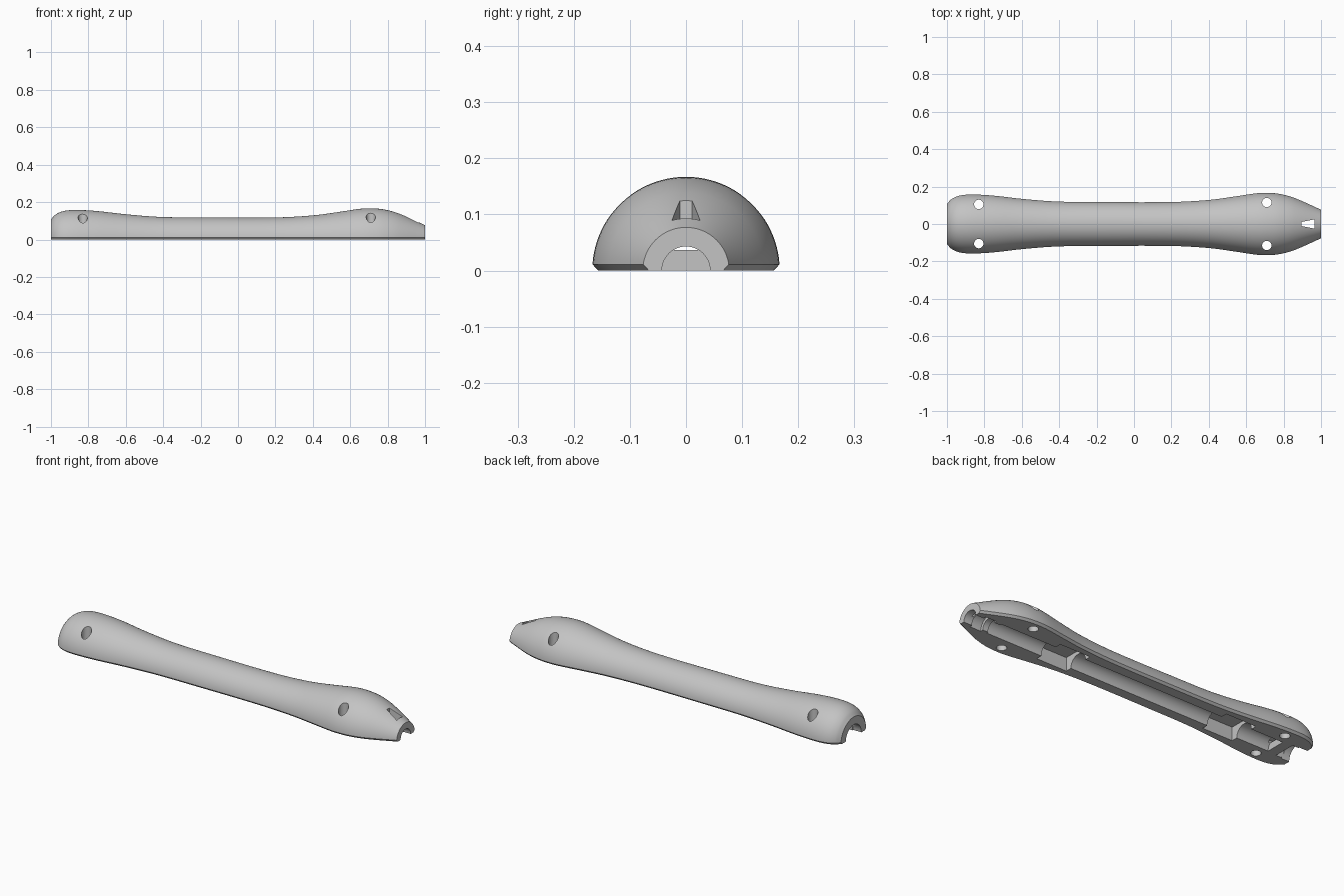
import bpy, bmesh, math

cube = bpy.data.objects.get("Cube")
if cube:
    bpy.data.objects.remove(cube)

grey = bpy.data.materials.new("matte grey")
grey.use_nodes = True
COLOUR = (0.55, 0.55, 0.55, 1)
grey.diffuse_color = COLOUR
grey.node_tree.nodes["Principled BSDF"].inputs["Base Color"].default_value = COLOUR

# Handle radius along its length
PROFILE = [(-1, .108), (-.98, .13), (-.95, .147), (-.91, .156), (-.85, .158),
           (-.75, .152), (-.6, .135), (-.42, .121), (-.2, .118), (.2, .118),
           (.4, .129), (.55, .149), (.65, .164), (.71, .167), (.78, .161),
           (.86, .139), (1, .077)]
LIP = 0.011     # chamfer along the parting edge
ARC = 48


def smooth_profile(points, steps=5):
    """Smooth curve through the points, tangents from their neighbours."""
    def slope(i):
        a, b = points[max(i - 1, 0)], points[min(i + 1, len(points) - 1)]
        return (b[1] - a[1]) / (b[0] - a[0])
    out = []
    for i in range(len(points) - 1):
        (x0, r0), (x1, r1) = points[i], points[i + 1]
        w = x1 - x0
        for k in range(steps):
            t = k / steps
            r = ((2*t**3 - 3*t**2 + 1) * r0 + (t**3 - 2*t**2 + t) * w * slope(i)
                 + (3*t**2 - 2*t**3) * r1 + (t**3 - t**2) * w * slope(i + 1))
            out.append((x0 + w * t, r))
    return out + [points[-1]]


def make_object(name, bm):
    bmesh.ops.recalc_face_normals(bm, faces=bm.faces[:])
    mesh = bpy.data.meshes.new(name)
    bm.to_mesh(mesh)
    bm.free()
    mesh.materials.append(grey)
    obj = bpy.data.objects.new(name, mesh)
    bpy.context.collection.objects.link(obj)
    return obj


def loft(name, sections):
    """Join closed sections of equal point count and cap both ends."""
    bm = bmesh.new()
    rings = [[bm.verts.new(p) for p in s] for s in sections]
    for a, b in zip(rings, rings[1:]):
        for i in range(len(a)):
            j = (i + 1) % len(a)
            bm.faces.new((a[i], a[j], b[j], b[i]))
    bm.faces.new(rings[0])
    bm.faces.new(rings[-1])
    return make_object(name, bm)


def half_section(x, r):
    start = math.asin(LIP / r)
    pts = [(x, r - LIP, 0)]
    for i in range(ARC + 1):
        a = start + (math.pi - 2 * start) * i / ARC
        pts.append((x, r * math.cos(a), r * math.sin(a)))
    return pts + [(x, LIP - r, 0)]


def circle(r, n, place):
    return [place(r * math.cos(2 * math.pi * i / n), r * math.sin(2 * math.pi * i / n))
            for i in range(n)]


def bore(x0, x1, r):
    return loft("bore_cutter", [circle(r, 48, lambda u, v, x=x: (x, u, v)) for x in (x0, x1)])


def screw_hole(x, y, r=.025):
    return loft("screw_cutter", [circle(r, 32, lambda u, v, z=z: (x + u, y + v, z))
                                 for z in (-.1, .3)])


def pocket(x0, x1, w0, w1, z0, z1):
    return loft("pocket_cutter", [[(x0, -w0, z), (x1, -w1, z), (x1, w1, z), (x0, w0, z)]
                                  for z in (z0, z1)])


# Solid half handle
handle = loft("handle_half", [half_section(x, r) for x, r in smooth_profile(PROFILE)])

# Cable exit, inner channel and end opening
cutters = [bore(.94, 1.1, .043), bore(.885, .951, .058), bore(.84, .9, .043),
           bore(-.861, .853, .053), bore(-1.1, -.951, .066)]
# Rectangular pockets and the slot by the end opening
cutters += [pocket(.34, .52, .086, .086, -.1, .072),
            pocket(-.67, -.49, .086, .086, -.1, .072),
            pocket(-.962, -.915, .06, .06, -.1, .05)]
# Gap above the blocking wall
cutters.append(pocket(-.93, -.85, .04, .04, .037, .051))
# Tapered slot on top of the nose
cutters.append(pocket(.895, .965, .011, .025, .02, .3))
# Screw holes
for x, y in ((-.83, .105), (.71, .115)):
    cutters += [screw_hole(x, side * y) for side in (-1, 1)]

bpy.context.view_layer.objects.active = handle
for cutter in cutters:
    cutter.hide_render = True
    mod = handle.modifiers.new("cut", 'BOOLEAN')
    mod.operation = 'DIFFERENCE'
    mod.solver = 'EXACT'
    mod.object = cutter
    bpy.ops.object.modifier_apply(modifier=mod.name)
    bpy.data.objects.remove(cutter)

# Smooth skin with crisp cut edges
bpy.ops.object.select_all(action='DESELECT')
handle.select_set(True)
bpy.ops.object.shade_smooth_by_angle(angle=math.radians(30))
